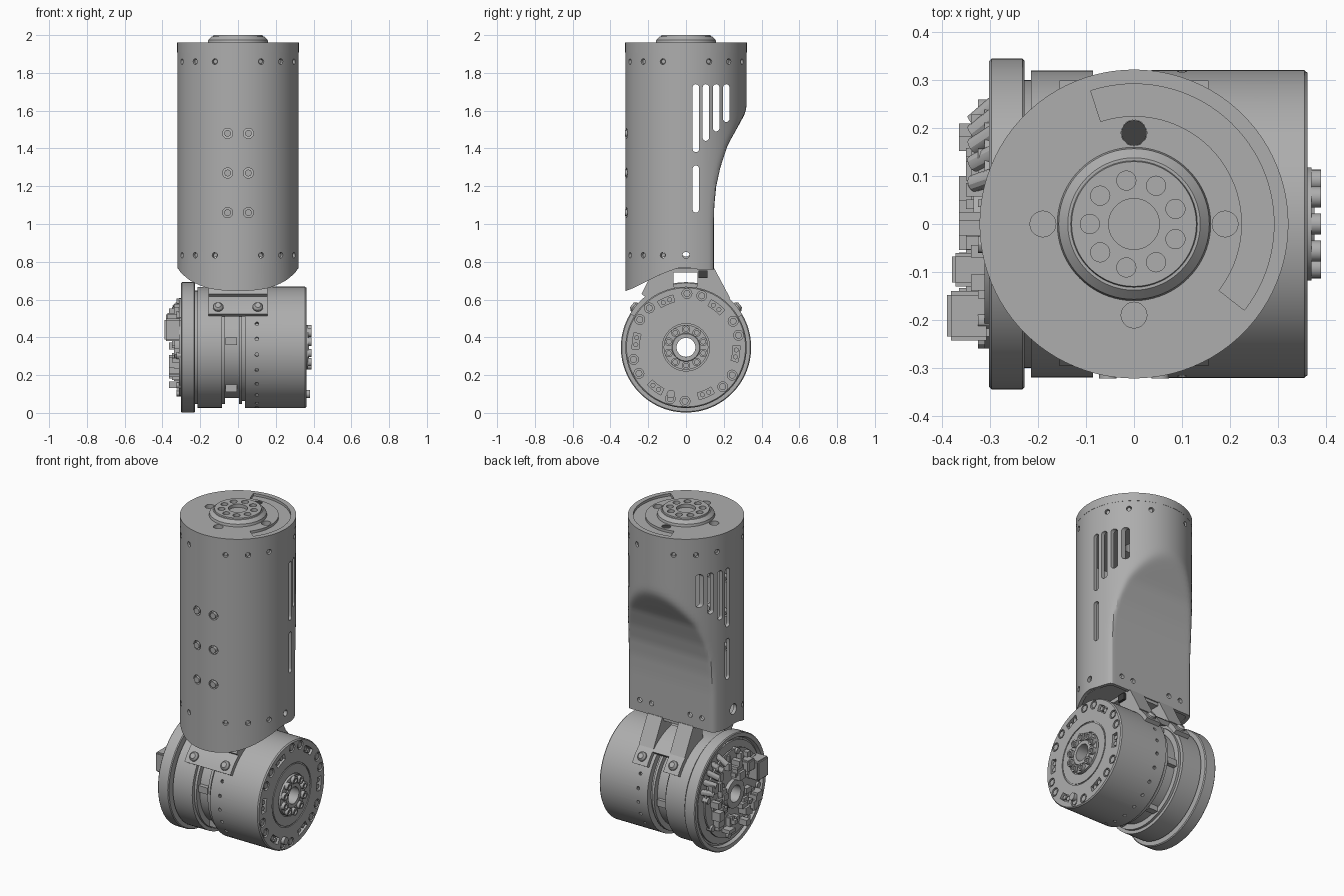
import bpy, bmesh, math, random
from math import sin, cos, pi, radians
from mathutils import Matrix, Vector

if "Cube" in bpy.data.objects:
    bpy.data.objects.remove(bpy.data.objects["Cube"])


def material(name, c):
    m = bpy.data.materials.new(name)
    m.use_nodes = True
    m.diffuse_color = (c, c, c, 1)
    m.node_tree.nodes["Principled BSDF"].inputs["Base Color"].default_value = (c, c, c, 1)
    return m


grey = material("machined grey", 0.42)
dark = material("dark recess", 0.05)
parts = []
CZ = 0.347  # height of the joint axis


def finish(name, bm, mat=grey):
    bmesh.ops.recalc_face_normals(bm, faces=bm.faces)
    me = bpy.data.meshes.new(name)
    bm.to_mesh(me)
    bm.free()
    me.materials.append(mat)
    ob = bpy.data.objects.new(name, me)
    bpy.context.collection.objects.link(ob)
    parts.append(ob)
    return ob


def rod(bm, start, end, r, n=20, r2=None):
    start, end = Vector(start), Vector(end)
    d = end - start
    m = Matrix.Translation((start + end) / 2) @ d.to_track_quat("Z", "Y").to_matrix().to_4x4()
    bmesh.ops.create_cone(bm, cap_ends=True, segments=n, radius1=r,
                          radius2=r if r2 is None else r2, depth=d.length, matrix=m)


def box(bm, lo, hi):
    lo, hi = Vector(lo), Vector(hi)
    m = Matrix.Translation((lo + hi) / 2) @ Matrix.Diagonal((*(hi - lo), 1))
    bmesh.ops.create_cube(bm, size=1, matrix=m)


def prism(bm, pts, a, b, axis="X"):
    # extrude a 2D outline between a and b along an axis
    put = (lambda p, t: (t, p[0], p[1])) if axis == "X" else (lambda p, t: (p[0], p[1], t))
    lo, hi = [[bm.verts.new(put(p, t)) for p in pts] for t in (a, b)]
    n = len(pts)
    bm.faces.new(lo)
    bm.faces.new(hi)
    for i in range(n):
        j = (i + 1) % n
        bm.faces.new((lo[i], lo[j], hi[j], hi[i]))


def lathe(bm, profile, axis="X", n=96):
    # spin a closed (position, radius) profile about an axis
    rings = []
    for k in range(n):
        c, s = cos(2 * pi * k / n), sin(2 * pi * k / n)
        rings.append([bm.verts.new((t, r * c, CZ + r * s) if axis == "X" else (r * c, r * s, t))
                      for t, r in profile])
    m = len(profile)
    for k in range(n):
        p, q = rings[k], rings[(k + 1) % n]
        for i in range(m):
            j = (i + 1) % m
            bm.faces.new((p[i], p[j], q[j], q[i]))


def cut(ob, bm):
    tool = finish("cutter", bm)
    parts.remove(tool)
    tool.hide_render = True
    mod = ob.modifiers.new("cut", "BOOLEAN")
    mod.operation, mod.solver, mod.object = "DIFFERENCE", "EXACT", tool
    bpy.context.view_layer.update()
    new = bpy.data.meshes.new_from_object(ob.evaluated_get(bpy.context.evaluated_depsgraph_get()))
    ob.modifiers.clear()
    ob.data = new
    bpy.data.objects.remove(tool)


def lerp(table, t):
    for (a, u), (b, v) in zip(table, table[1:]):
        if t <= b:
            return u + (v - u) * max(0, (t - a) / (b - a))
    return table[-1][1]


def ring_arc(r0, r1, a0, a1, n=16, cy=0, cz=0):
    # outline of a curved slot or band
    ang = [radians(a0 + (a1 - a0) * i / n) for i in range(n + 1)]
    return ([(cy + r0 * cos(a), cz + r0 * sin(a)) for a in ang]
            + [(cy + r1 * cos(a), cz + r1 * sin(a)) for a in reversed(ang)])


def polar(r, deg, x):
    return (x, r * cos(radians(deg)), CZ + r * sin(radians(deg)))


# Tube housing: round shell with a scooped back and a sloping lower edge
scoop = [(.6, .147), (1, .147), (1.1, .15), (1.2, .16), (1.3, .182), (1.42, .222), (1.6, .322), (2, .55)]
lower = [(-.32, .645), (-.28, .66), (-.14, .73), (-.05, .765), (0, .77), (.06, .76), (.33, .76)]


def section(r, z, inset=0, n=96, k=.007):
    out = []
    for i in range(n):
        a = 2 * pi * i / n
        y, f = r * sin(a), lerp(scoop, z) - inset
        m = min(y, f)
        out.append((r * cos(a), m - k * math.log(math.exp((m - y) / k) + math.exp((m - f) / k))
                    if f < r + .05 else y))
    return out


bm = bmesh.new()
heights = [.64, .87] + [.87 + 1.04 * i / 44 for i in range(1, 45)]
walls = []
for r, inset in ((.321, 0), (.3, .02)):
    rows = [[bm.verts.new((x, y, lerp(lower, y) if i == 0 else z)) for x, y in section(r, z, inset)]
            for i, z in enumerate(heights)]
    walls.append(rows)
    for p, q in zip(rows, rows[1:]):
        for i in range(96):
            j = (i + 1) % 96
            bm.faces.new((p[i], p[j], q[j], q[i]))
for row in (0, -1):
    p, q = walls[0][row], walls[1][row]
    for i in range(96):
        j = (i + 1) % 96
        bm.faces.new((p[i], p[j], q[j], q[i]))
housing = finish("tube_housing", bm)

# Vent slots, screw holes and cable port in the housing
bm = bmesh.new()
for y, z0, z1 in ((.052, 1.38, 1.74), (.105, 1.44, 1.74), (.16, 1.49, 1.74), (.213, 1.54, 1.74), (.052, 1.06, 1.31)):
    w = .017
    ends = [(y + w * cos(pi * i / 8), z1 - w + w * sin(pi * i / 8)) for i in range(9)]
    ends += [(y - w * cos(pi * i / 8), z0 + w - w * sin(pi * i / 8)) for i in range(9)]
    prism(bm, ends, -.5, .5)
for k in range(16):
    if k % 4:
        a = 2 * pi * k / 16
        for z in (1.86, .835):
            if z > 1 or sin(a) < .1:
                rod(bm, (.26 * cos(a), .26 * sin(a), z), (.4 * cos(a), .4 * sin(a), z), .015)
rod(bm, (.2, 0, .835), (.4, 0, .835), .018)
rod(bm, (-.2, 0, .86), (-.4, 0, .86), .032)
for x in (-.21, -.13, .13, .21):
    rod(bm, (x, .1, .83), (x, .3, .83), .015)
for x in (-.055, .055):
    for z in (1.06, 1.27, 1.48):
        rod(bm, (x, -.25, z), (x, -.4, z), .027)
cut(housing, bm)

# Screws filling the housing holes
bm = bmesh.new()
for k in range(16):
    if k % 4:
        a = 2 * pi * k / 16
        for z in (1.86, .835):
            if z > 1 or sin(a) < .1:
                rod(bm, (.28 * cos(a), .28 * sin(a), z), (.312 * cos(a), .312 * sin(a), z), .011, 12)
for x in (-.055, .055):
    for z in (1.06, 1.27, 1.48):
        rod(bm, (x, -.28, z), (x, -.322, z), .018, 16)
finish("housing_screws", bm)

# Floor that closes the housing above the bracket
bm = bmesh.new()
prism(bm, section(.302, .8, .018), .765, .79, "Z")
finish("housing_floor", bm)

# Top cap with raised output flange
bm = bmesh.new()
lathe(bm, [(1.79, .053), (1.79, .299), (1.909, .299), (1.909, .322), (1.96, .322), (1.96, .16), (1.975, .157),
           (1.993, .138), (1.993, .132), (2, .13), (2, .053)], "Z")
cap = finish("top_cap", bm)
bm = bmesh.new()
for i in range(9):
    a = radians(20 + 40 * i) + pi / 9 * 2
    rod(bm, (.092 * cos(a), .092 * sin(a), 1.975), (.092 * cos(a), .092 * sin(a), 2.1), .02)
for x, y in ((-.19, 0), (.19, 0), (0, -.19), (0, .19)):
    rod(bm, (x, y, 1.93), (x, y, 2.1), .027)
prism(bm, ring_arc(.225, .292, -38, 108, 40), 1.945, 2.1, "Z")
cut(cap, bm)
bm = bmesh.new()
rod(bm, (0, 0, 1.95), (0, 0, 1.98), .054, 32)
finish("flange_plug", bm)
bm = bmesh.new()
rod(bm, (0, .19, 1.925), (0, .19, 1.957), .0265, 32)
finish("cap_dark_hole", bm, dark)

# Joint motor body with grooves, lathed about the cross axis
bm = bmesh.new()
lathe(bm, [(-.29, .05), (-.29, .3), (-.215, .3), (-.215, .32), (-.085, .32), (-.085, .3), (-.07, .3), (-.07, .268),
           (.005, .268), (.005, .3), (.02, .3), (.02, .285), (.036, .285), (.036, .321), (.355, .321), (.362, .315),
           (.362, .187), (.357, .187), (.357, .18), (.362, .18), (.362, .125), (.35, .125), (.35, .05)])
motor = finish("motor_body", bm)
bm = bmesh.new()
for i in range(6):
    a = 53 + 60 * i
    prism(bm, ring_arc(.248, .285, a - 9, a + 9, 8, 0, CZ), .335, .5)
    for b in (20, 36):
        rod(bm, polar(.285, a + b, .35), polar(.285, a + b, .5), .026)
for i in range(24):
    a = radians(15 * i + 7)
    rod(bm, (.1, .3 * cos(a), CZ + .3 * sin(a)), (.1, .35 * cos(a), CZ + .35 * sin(a)), .01, 10)
cut(motor, bm)

# Face screws, slot inserts and groove bosses
bm = bmesh.new()
for i in range(6):
    a = 53 + 60 * i
    for b in (20, 36):
        rod(bm, polar(.285, a + b, .345), polar(.285, a + b, .36), .018, 16)
    for b in (-4, 4):
        rod(bm, polar(.266, a + b, .33), polar(.266, a + b, .355), .013, 12)
    box(bm, Vector(polar(.27, a, -.035)) - Vector((.03, .02, .02)), Vector(polar(.27, a, -.035)) + Vector((.03, .02, .02)))
rod(bm, polar(.26, 252, .35), polar(.26, 252, .382), .022)
finish("motor_face_screws", bm)

# Output hub with a circle of standoffs
bm = bmesh.new()
lathe(bm, [(.345, .05), (.345, .118), (.37, .118), (.37, .075), (.376, .072), (.376, .05)])
for i in range(10):
    rod(bm, polar(.096, 36 * i + 18, .36), polar(.096, 36 * i + 18, .39), .022)
hub = finish("output_hub", bm)
bm = bmesh.new()
for i in range(10):
    rod(bm, polar(.096, 36 * i + 18, .38), polar(.096, 36 * i + 18, .42), .012)
cut(hub, bm)

# Controller cover disc with rim
bm = bmesh.new()
lathe(bm, [(-.28, .05), (-.28, .31), (-.3, .318), (-.302, .34), (-.297, .345), (-.233, .345), (-.228, .34), (-.228, .05)])
finish("controller_cover", bm)

# Circuit board, its collar, connectors and small components
bm = bmesh.new()
lathe(bm, [(-.312, .07), (-.312, .26), (-.302, .26), (-.302, .07)], n=48)
lathe(bm, [(-.335, .05), (-.335, .085), (-.28, .085), (-.28, .05)], n=48)
for i in range(8):
    rod(bm, polar(.245, 45 * i + 10, -.28), polar(.245, 45 * i + 10, -.325), .018, 12)
finish("circuit_board", bm)
rng = random.Random(4)
bm = bmesh.new()
for i in range(60):
    r, a = rng.uniform(.11, .23), rng.uniform(0, 360)
    c, w, h = polar(r, a, 0), rng.uniform(.008, .028), rng.uniform(.008, .028)
    box(bm, (-rng.choice((.325, .34, .35, .365)), c[1] - w, c[2] - h), (-.305, c[1] + w, c[2] + h))
finish("board_components", bm)
bm = bmesh.new()
box(bm, (-.39, -.243, .38), (-.3, -.14, .5))
box(bm, (-.38, -.13, .46), (-.3, -.06, .53))
bmesh.ops.bevel(bm, geom=bm.edges[:], offset=.008, segments=2, affect="EDGES")
finish("board_connectors", bm)
bm = bmesh.new()
for a in range(20, 80, 12):
    rod(bm, polar(.285, a, -.27), polar(.225, a, -.335), .018, 12)
finish("motor_wires", bm)

# Bracket joining the motor to the housing
bm = bmesh.new()
for x0, x1 in ((-.155, -.055), (.055, .155)):
    prism(bm, ring_arc(.318, .345, 30, 80, 12, 0, CZ), x0, x1)
    prism(bm, [(.06, .765), (.15, .765), (.235, .605), (.2, .6), (.06, .66)], x0, x1)
prism(bm, ring_arc(.318, .345, 45, 80, 12, 0, CZ), -.06, .06)
prism(bm, ring_arc(.318, .345, 101, 149, 12, 0, CZ), -.155, .155)
prism(bm, [(-.065, .77), (-.065, .66), (-.2, .6), (-.235, .63), (-.2, .7)], -.155, .155)
box(bm, (-.155, -.1, .742), (.155, .14, .77))
finish("joint_bracket", bm)
bm = bmesh.new()
for x in (-.105, .105):
    for a in (38, 57, 123, 142):
        rod(bm, polar(.33, a, x), polar(.352, a, x), .028, 20)
        rod(bm, polar(.352, a, x), polar(.364, a, x), .026, 20, .016)
finish("bracket_screws", bm)
bm = bmesh.new()
box(bm, (.12, .065, .715), (.17, .115, .755))
finish("cable_clip", bm, dark)

# Smooth shading with sharp edges kept
bpy.ops.object.select_all(action="DESELECT")
for ob in parts:
    ob.select_set(True)
bpy.context.view_layer.objects.active = housing
bpy.ops.object.shade_smooth_by_angle(angle=radians(30))
